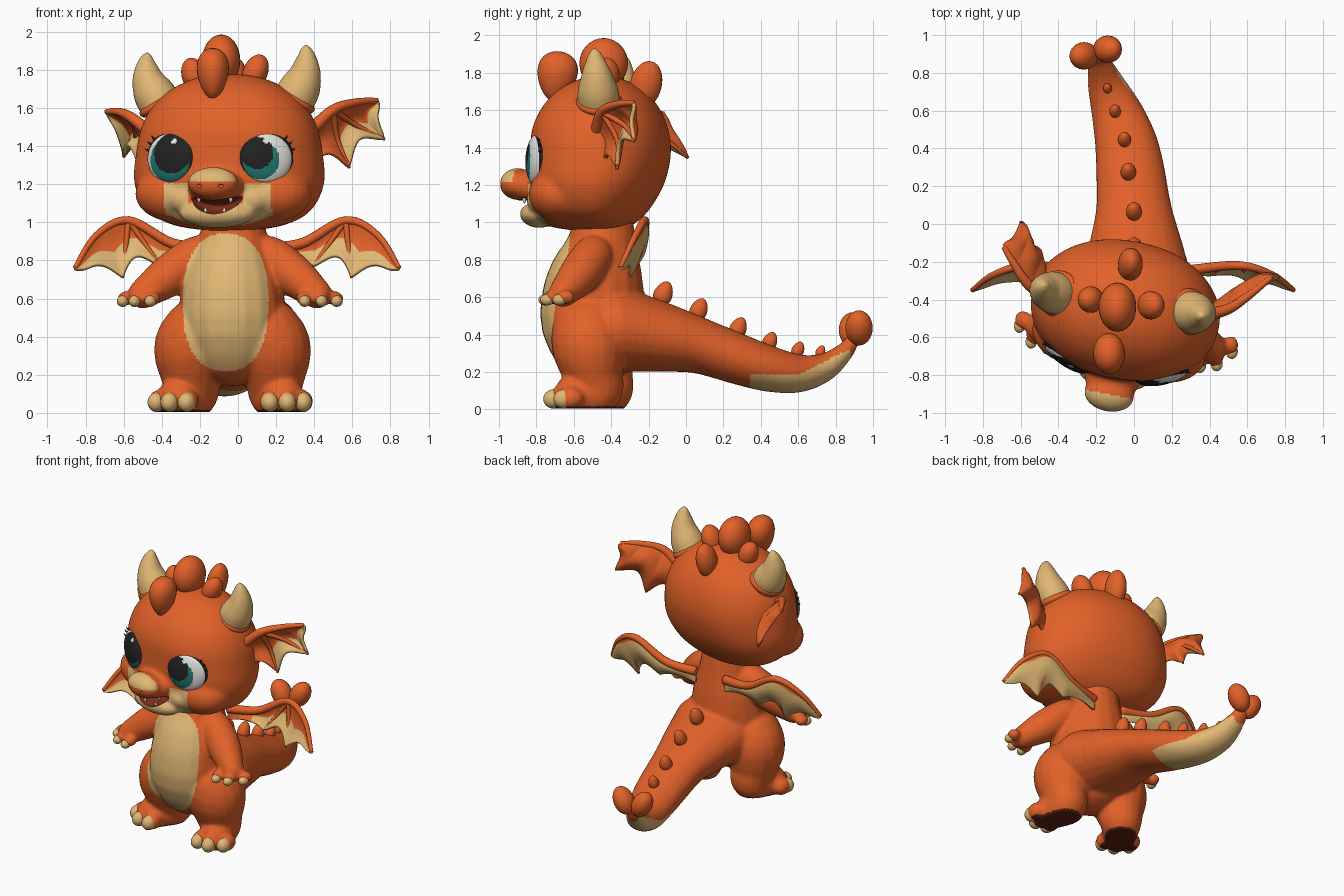
import bpy, bmesh, math
from mathutils import Vector, Matrix, Euler
from mathutils.bvhtree import BVHTree

cube = bpy.data.objects.get("Cube")
if cube:
    bpy.data.objects.remove(cube)


def material(name, rgb):
    m = bpy.data.materials.new(name)
    m.use_nodes = True
    m.diffuse_color = (*rgb, 1)
    m.node_tree.nodes["Principled BSDF"].inputs["Base Color"].default_value = (*rgb, 1)
    return m


ORANGE = material("orange_skin", (.76, .12, .022))
TAN = material("tan_skin", (.75, .475, .175))
WHITE = material("white", (.82, .8, .77))
TEAL = material("teal_iris", (.015, .2, .17))
BLACK = material("black", (.016, .016, .016))
MAROON = material("dark_sole", (.1, .015, .006))
RED = material("mouth_red", (.22, .026, .012))

# Frames of the slightly turned body and head
BODY = Matrix.Translation((-.03, -.5, 0)) @ Matrix.Rotation(math.radians(-7), 4, 'Z')
HEAD = Matrix.Translation((-.045, -.455, 0)) @ Matrix.Rotation(math.radians(-11), 4, 'Z')
WORLD = Matrix.Identity(4)
SIDES = (1, -1)


def paint(obj, mats, rule=None):
    if obj.data.materials:
        obj.data.materials.clear()
    for m in mats:
        obj.data.materials.append(m)
    for p in obj.data.polygons:
        if rule:
            p.material_index = int(rule(p.center, p.normal))
    obj.data.shade_smooth()
    return obj


def make(name, bm, mats, rule=None):
    mesh = bpy.data.meshes.new(name)
    bm.to_mesh(mesh)
    bm.free()
    obj = bpy.data.objects.new(name, mesh)
    bpy.context.collection.objects.link(obj)
    return paint(obj, mats, rule)


def bake(obj):
    graph = bpy.context.evaluated_depsgraph_get()
    mesh = bpy.data.meshes.new_from_object(obj.evaluated_get(graph))
    obj.modifiers.clear()
    obj.data = mesh


def fuse(obj, size, rounds):
    remesh = obj.modifiers.new("fuse", 'REMESH')
    remesh.mode, remesh.voxel_size = 'VOXEL', size
    smooth = obj.modifiers.new("soften", 'SMOOTH')
    smooth.factor, smooth.iterations = .5, rounds
    bake(obj)


def blob(bm, centre, radii, frame=WORLD, turn=(0, 0, 0), taper=0, segs=24):
    m = frame @ Matrix.LocRotScale(Vector(centre), Euler(turn), Vector(radii))
    for v in bmesh.ops.create_uvsphere(bm, u_segments=segs, v_segments=segs * 2 // 3, radius=1)["verts"]:
        k = 1 - taper * v.co.z
        v.co = m @ Vector((v.co.x * k, v.co.y * k, v.co.z))


def sample(points, t):
    """Smooth curve through points of any dimension."""
    f = t * (len(points) - 1)
    i = min(int(f), len(points) - 2)
    f -= i
    a, b, c, d = (points[max(0, min(len(points) - 1, i + k))] for k in (-1, 0, 1, 2))
    return [q + .5 * f * (r - p + f * (2 * p - 5 * q + 4 * r - s + f * (3 * (q - r) + s - p)))
            for p, q, r, s in zip(a, b, c, d)]


def chain(bm, points, frame=WORLD, wide=1, side=1):
    steps = 6 * (len(points) - 1)
    for i in range(steps + 1):
        x, y, z, r = sample(points, i / steps)
        blob(bm, (x * side, y, z), (r * wide, r, r), frame, segs=18)


def skin_rings(bm, rings):
    rings = [[bm.verts.new(p) for p in ring] for ring in rings]
    for r0, r1 in zip(rings, rings[1:]):
        for k in range(len(r0)):
            n = (k + 1) % len(r0)
            bm.faces.new((r0[k], r0[n], r1[n], r1[k]))
    bm.faces.new(rings[0][::-1])
    bm.faces.new(rings[-1])


def tube(bm, points, steps=20, segs=14):
    rings = []
    for i in range(steps + 1):
        t = i / steps
        p = sample(points, t)
        ahead = Vector(sample(points, min(1, t + .02))[:3])
        behind = Vector(sample(points, max(0, t - .02))[:3])
        q = (ahead - behind).to_track_quat('Z', 'Y')
        rings.append([Vector(p[:3]) + q @ Vector((p[3] * math.cos(a), p[3] * math.sin(a), 0))
                      for a in (math.tau * k / segs for k in range(segs))])
    skin_rings(bm, rings)


# Body: torso, legs, arms and tail fused into one skin
bm = bmesh.new()
chain(bm, [(0, .06, 1, .16), (0, .045, .83, .2), (0, .01, .65, .265), (0, 0, .5, .282), (0, .02, .4, .26)], BODY)
TOES = [(.215, -.17), (.305, -.165), (.38, -.1)]
FINGERS = [(.4, -.2), (.485, -.18), (.555, -.105)]
for s in SIDES:
    chain(bm, [(.18, 0, .4, .2), (.215, .01, .33, .2), (.22, .03, .2, .16), (.22, .05, .1, .135),
               (.275, -.06, .075, .115)], BODY, side=s)
    chain(bm, [(.14, .03, .83, .1), (.21, .02, .81, .11), (.33, -.03, .72, .11), (.46, -.1, .625, .078)], BODY, side=s)
    for x, y in TOES:
        blob(bm, (s * x, y + .03, .06), (.055, .07, .06), BODY)
    for x, y in FINGERS:
        blob(bm, (s * x, y + .03, .6), (.042, .05, .038), BODY)
chain(bm, [(.02, -.38, .43, .23), (.01, -.13, .385, .185), (0, .07, .34, .15), (-.02, .29, .265, .135),
           (-.045, .45, .215, .122), (-.09, .6, .192, .102), (-.145, .74, .225, .075), (-.18, .85, .31, .048),
           (-.195, .89, .37, .035)], wide=1.36)
body = make("body", bm, [ORANGE])
fuse(body, .012, 8)
for v in body.data.vertices:
    v.co.z = max(v.co.z, .004)


def body_colour(c, n):
    if c.z < .016 and n.z < -.5:
        return 2
    belly = abs((c.x + .065) / .225) ** 2.4 + abs((c.z - .58) / .36) ** 2.4 < 1 and c.y < -.5
    under_tail = .34 < c.y < .88 and c.z < .185 + max(0, c.y - .6) * .5
    return belly or under_tail


paint(body, [ORANGE, TAN, MAROON], body_colour)

# Claws on toes and fingers
bm = bmesh.new()
for s in SIDES:
    for x, y in TOES:
        blob(bm, (s * x * 1.02, y - .008, .056), (.046, .054, .051), BODY, (.2, 0, s * .2))
    for x, y in FINGERS:
        blob(bm, (s * x * 1.02, y - .003, .586), (.031, .038, .03), BODY)
make("claws", bm, [TAN])

# Head: rounded skull, cheeks, snout and jaw, then mouth and nostrils cut out
SKULL = [(.955, .1, -.14, .1), (.985, .29, -.29, .16), (1.06, .43, -.355, .24), (1.2, .5, -.37, .325),
         (1.36, .492, -.37, .365), (1.5, .462, -.36, .352), (1.62, .395, -.305, .3),
         (1.71, .285, -.22, .22), (1.763, .15, -.12, .12), (1.778, .03, -.03, .03)]
bm = bmesh.new()
rings = []
for i in range(41):
    z, wide, front, back = sample(SKULL, i / 40)
    ring = []
    for k in range(64):
        c, s = math.cos(math.tau * k / 64), math.sin(math.tau * k / 64)
        ring.append(HEAD @ Vector((math.copysign(abs(c) ** .93, c) * wide, abs(s) ** .93 * (back if s > 0 else front), z)))
    rings.append(ring)
skin_rings(bm, rings)
blob(bm, (0, -.36, 1.19), (.15, .13, .095), HEAD)
blob(bm, (0, -.455, 1.205), (.135, .092, .085), HEAD)
blob(bm, (0, -.335, 1.045), (.2, .1, .075), HEAD)
for s in SIDES:
    blob(bm, (s * .25, -.165, 1.15), (.22, .175, .15), HEAD)
    blob(bm, (s * .17, -.28, 1.12), (.11, .09, .08), HEAD)
head = make("head", bm, [ORANGE])
fuse(head, .011, 12)
BEND, MOUTH, MOUTH_R = 2.4, Vector((.005, -.42, 1.08)), Vector((.15, .12, .036))
bm = bmesh.new()
blob(bm, MOUTH, MOUTH_R, segs=36)
for v in bm.verts:
    v.co.z += BEND * v.co.x ** 2
for s in SIDES:
    blob(bm, (s * .06, -.542, 1.19), (.016, .016, .012))
bm.transform(HEAD)
cutter = make("mouth_cutter", bm, [RED])
cutter.hide_render = True
cut = head.modifiers.new("mouth", 'BOOLEAN')
cut.operation, cut.object = 'DIFFERENCE', cutter
bake(head)
bpy.data.objects.remove(cutter)
TO_HEAD = HEAD.inverted()


def head_colour(c, n):
    p = TO_HEAD @ c
    d = p - MOUTH
    d.z -= BEND * p.x ** 2
    if sum((a / b) ** 2 for a, b in zip(d, MOUTH_R)) < 1.04:
        return 2
    if p.y > -.27:
        return 0
    if p.y < -.36 and abs(p.x) < .15 and p.z > 1.11:
        return p.z > 1.212 and p.y < -.455
    return p.z < 1.205 and abs(p.x) < .285 and (abs(p.x) > .15 or p.z < 1.1)


paint(head, [ORANGE, TAN, RED], head_colour)
head.data.set_sharp_from_angle(angle=math.radians(50))

# Small teeth
bm = bmesh.new()
for s in SIDES:
    blob(bm, (s * .085, -.4, 1.118), (.009, .009, .018), HEAD, taper=-.5)
    blob(bm, (s * .05, -.4, 1.065), (.008, .008, .014), HEAD, taper=.5)
make("teeth", bm, [WHITE])

# Eyes with lids and lashes, set on the head surface
bm = bmesh.new()
bm.from_mesh(head.data)
tree = BVHTree.FromBMesh(bm)
bm.free()
for s, side, gaze, iris, pupil in ((1, "left", -.04, .1, .084), (-1, "right", .015, .118, .108)):
    hit, normal, _, _ = tree.ray_cast(HEAD @ Vector((s * .265, -2, 1.338)), HEAD.to_3x3() @ Vector((0, 1, 0)))
    frame = Matrix.Translation(hit - normal * .02) @ normal.to_track_quat('-Y', 'Z').to_matrix().to_4x4()

    def eye_colour(c, n):
        spot = lambda x, z, r: (c.x - x) ** 2 + (c.z - z) ** 2 < r * r
        if spot(gaze + .03, .085, .014):
            return 0
        return 2 if spot(gaze - s * .018, .026, pupil) else spot(gaze, -.012, iris)

    bm = bmesh.new()
    blob(bm, (0, 0, 0), (.137, .05, .134), segs=72)
    make(side + "_eye", bm, [WHITE, TEAL, BLACK], eye_colour).matrix_world = frame
    bm = bmesh.new()
    blob(bm, (0, .006, .005), (.145, .047, .14), segs=48)
    for k in range(3):
        a = .3 + .25 * k
        x, z = s * math.cos(a), math.sin(a)
        tube(bm, [(x * .132, 0, z * .13, .007), (x * .145, -.015, z * .145, .005), (x * .158, -.02, z * .163, .001)], 6, 8)
    make(side + "_eyelid", bm, [BLACK]).matrix_world = frame

# Horns with soft collars
for side, base, tip in (("right", (-.4, -.37, 1.61), (-.475, -.325, 1.89)), ("left", (.285, -.465, 1.63), (.355, -.49, 1.93))):
    b, t = Vector(base), Vector(tip)
    lean = Vector(((t.x - b.x) * .45, 0, 0))
    path = [(*(b.lerp(t, f) + lean * math.sin(f * math.pi)), r)
            for f, r in ((0, .112), (.25, .108), (.5, .085), (.75, .056), (.93, .027), (1, .004))]
    bm = bmesh.new()
    tube(bm, path, 28, 24)
    make(side + "_horn", bm, [TAN])
    bm = bmesh.new()
    blob(bm, b + Vector((0, 0, .015)), (.13, .125, .05), turn=(0, .5 if t.x > 0 else -.5, 0))
    make(side + "_horn_collar", bm, [ORANGE])

# Head crest tufts
bm = bmesh.new()
for c, r, turn, taper in (((-.088, -.44, 1.85), (.1, .13, .135), (0, 0, 0), 0),
                          ((-.132, -.69, 1.78), (.082, .105, .135), (-.15, 0, 0), -.25),
                          ((-.02, -.215, 1.735), (.065, .085, .13), (-.25, .1, 0), 0),
                          ((.09, -.43, 1.785), (.065, .075, .1), (0, .4, 0), 0),
                          ((-.23, -.4, 1.77), (.065, .07, .095), (0, -.3, 0), 0)):
    blob(bm, c, r, turn=turn, taper=taper)
make("head_crest", bm, [ORANGE])

# Tail spikes and the two-lobed tail tip
bm = bmesh.new()
for x, y, z, r in ((0, -.12, .62, .05), (0, .07, .535, .046), (-.03, .28, .435, .045),
                   (-.05, .45, .365, .038), (-.1, .6, .32, .033), (-.14, .72, .31, .025)):
    blob(bm, (x, y, z), (r * .9, r, r * 1.35), turn=(-.4, 0, 0), taper=.2)
make("tail_spikes", bm, [ORANGE])
bm = bmesh.new()
blob(bm, (-.265, .89, .425), (.068, .073, .1), turn=(0, -.5, 0))
blob(bm, (-.14, .925, .435), (.068, .073, .1), turn=(0, .5, 0))
make("tail_tip", bm, [ORANGE])


# Scalloped, slightly cupped membranes for wings and ears
def membrane(name, ridge, tips, thick, start, cup, is_wing):
    bm, cols, rows = bmesh.new(), 48, 14
    grid, cup = [], Vector(cup)
    for i in range(cols + 1):
        u = i / cols
        f = u * (len(tips) - 1)
        k = min(int(f), len(tips) - 2)
        top = Vector(sample(ridge, u))
        low = Vector(tips[k]).lerp(Vector(tips[k + 1]), f - k).lerp(top, .3 * math.sin(math.pi * (f - k)))
        hollow = cup * math.sin(math.pi * u)
        grid.append([bm.verts.new(top.lerp(low, j / rows) + hollow * math.sin(math.pi * j / rows))
                     for j in range(rows + 1)])
    for i in range(cols):
        for j in range(rows):
            face = bm.faces.new((grid[i][j], grid[i + 1][j], grid[i + 1][j + 1], grid[i][j + 1]))
            lower = i / cols > start and j / rows > (.45 if is_wing else .52)
            face.material_index = 1 if lower else 2 * (j > 1)
    skin = make(name + "_membrane", bm, [ORANGE, TAN, TAN])
    solid = skin.modifiers.new("thickness", 'SOLIDIFY')
    solid.thickness, solid.offset = .02, 0
    bake(skin)
    for p in skin.data.polygons:
        lower, behind = p.material_index == 1, p.normal.y > 0
        p.material_index = int((p.material_index > 0 if is_wing else False) if behind else lower)
    bm = bmesh.new()
    last = len(ridge) - 1
    tube(bm, [(*p, thick * (1 - .6 * i / last)) for i, p in enumerate(ridge)], 32)
    root = Vector(ridge[last // 2])
    for tip in tips[1:-1]:
        mid = root.lerp(Vector(tip), .5) + cup * .7
        tube(bm, [(*root, thick * .5), (*mid, thick * .4), (*tip, thick * .25)], 12, 10)
    make(name + "_bones", bm, [ORANGE])


for s, side in ((1, "left"), (-1, "right")):
    flip = lambda pts: [(s * x - .005, y, z) for x, y, z in pts]
    membrane(side + "_wing",
             flip([(.12, -.28, .86), (.34, -.24, .89), (.57, -.22, 1.01), (.74, -.27, .93), (.85, -.35, .76)]),
             flip([(.12, -.28, .78), (.4, -.27, .77), (.6, -.3, .71), (.85, -.35, .75)]), .032, .2, (0, .03, 0), True)
membrane("left_ear", [(.38, -.48, 1.48), (.5, -.45, 1.59), (.62, -.37, 1.63), (.73, -.28, 1.64)],
         [(.38, -.44, 1.28), (.585, -.37, 1.285), (.77, -.28, 1.435), (.74, -.28, 1.63)], .034, .35, (-.03, .06, 0), False)
membrane("right_ear", [(-.45, -.4, 1.46), (-.56, -.32, 1.55), (-.63, -.22, 1.58), (-.69, -.12, 1.58)],
         [(-.42, -.22, 1.28), (-.53, -.12, 1.31), (-.6, .01, 1.345), (-.69, -.12, 1.57)], .034, .35, (.06, .05, 0), False)
